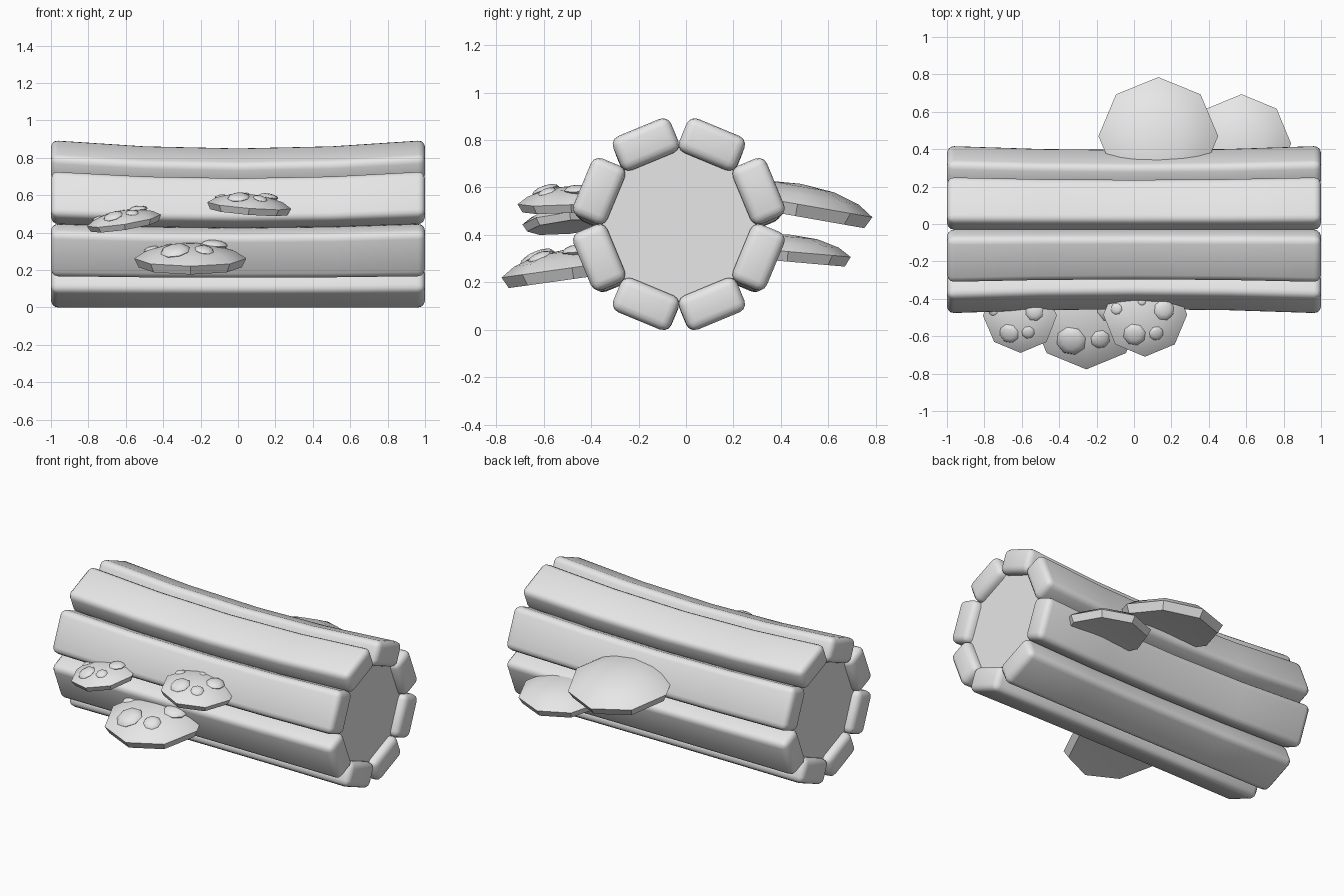
import bpy
import bmesh
import math
from mathutils import Matrix, Vector

if "Cube" in bpy.data.objects:
    bpy.data.objects.remove(bpy.data.objects["Cube"], do_unlink=True)

grey = bpy.data.materials.new("plain_grey")
grey.use_nodes = True
grey.diffuse_color = (0.8, 0.8, 0.8, 1)
grey.node_tree.nodes["Principled BSDF"].inputs["Base Color"].default_value = grey.diffuse_color

AXIS = Vector((0, -0.03, 0.447))
SIDES = 8


def finish(bm, name, angle=40):
    """Turn a bmesh into a shaded object."""
    bmesh.ops.recalc_face_normals(bm, faces=bm.faces)
    mesh = bpy.data.meshes.new(name)
    bm.to_mesh(mesh)
    bm.free()
    mesh.materials.append(grey)
    obj = bpy.data.objects.new(name, mesh)
    bpy.context.collection.objects.link(obj)
    bpy.ops.object.select_all(action="DESELECT")
    obj.select_set(True)
    bpy.context.view_layer.objects.active = obj
    bpy.ops.object.shade_smooth_by_angle(angle=math.radians(angle))
    return obj


def split_lengthwise(bm):
    for x in (-0.5, 0, 0.5):
        bmesh.ops.bisect_plane(bm, geom=bm.verts[:] + bm.edges[:] + bm.faces[:],
                               plane_co=(x, 0, 0), plane_no=(1, 0, 0))


def pinch(bm):
    """Narrow the log at mid length while its underside stays level."""
    for v in bm.verts:
        s = 1 - 0.05 * (1 - v.co.x ** 2)
        v.co.y = AXIS.y + (v.co.y - AXIS.y) * s
        v.co.z *= s


# Rounded planks of bark around the log
for i in range(SIDES):
    bm = bmesh.new()
    bmesh.ops.create_cube(bm, size=1)
    bmesh.ops.scale(bm, vec=(2, 0.265, 0.155), verts=bm.verts)
    split_lengthwise(bm)
    sharp = [e for e in bm.edges if e.calc_face_angle(0) > 1]
    bmesh.ops.bevel(bm, geom=sharp, offset=0.038, segments=3, profile=0.5, affect="EDGES")
    turn = Matrix.Rotation(math.tau * (i + 0.5) / SIDES, 4, "X")
    bm.transform(Matrix.Translation(AXIS) @ turn @ Matrix.Translation((0, 0, 0.365)))
    pinch(bm)
    finish(bm, f"bark_plank_{i + 1}")

# Wooden core, slightly recessed at both ends
bm = bmesh.new()
bmesh.ops.create_cone(bm, cap_ends=True, segments=SIDES, radius1=0.325, radius2=0.325, depth=1.9)
bm.transform(Matrix.Translation(AXIS) @ Matrix.Rotation(math.pi / 2, 4, "Y"))
split_lengthwise(bm)
pinch(bm)
finish(bm, "wood_core", 30)

# Thin growth-ring spiral on each end of the core
for side, end in ((1, "left"), (-1, "right")):
    bm = bmesh.new()
    steps = 36
    pairs = []
    for i in range(steps + 1):
        t = i / steps
        a = math.radians(145) + math.tau * 4.5 * (t - 1)
        mid = Vector((side * 0.952, -0.02, 0.5 - 0.05 * t))
        pairs.append([bm.verts.new(mid + Vector((0, math.cos(a), math.sin(a))) * (0.245 * t + w))
                      for w in (0.004, 0.007)])
    for p, q in zip(pairs, pairs[1:]):
        bm.faces.new((p[0], p[1], q[1], q[0]))
    finish(bm, f"growth_ring_{end}")

# Bracket mushroom cap: radius and height at each ring, for a cap of radius 1
PROFILE = [(0, 0.27), (0.45, 0.235), (0.8, 0.13), (1, 0), (0.92, -0.16), (0, -0.1)]
# Spot position and radius on a cap of radius 1
SPOTS = [(-0.27, -0.46, 0.27), (0.25, -0.43, 0.175), (0.43, 0.13, 0.25),
         (-0.7, 0.15, 0.14), (-0.1, 0.33, 0.1)]


def cap_mesh():
    bm = bmesh.new()
    rings = []
    for r, h in PROFILE:
        n = SIDES if r else 1
        rings.append([bm.verts.new((r * math.cos(math.tau * k / SIDES),
                                    r * math.sin(math.tau * k / SIDES), h)) for k in range(n)])
    for a, b in zip(rings, rings[1:]):
        for k in range(SIDES):
            j = (k + 1) % SIDES
            corners = [a[k % len(a)], a[j % len(a)], b[j % len(b)], b[k % len(b)]]
            bm.faces.new(list(dict.fromkeys(corners)))
    return bm


def cap_surface(x, y):
    """Height and slope of the cap's top."""
    r = math.hypot(x, y)
    for (r0, h0), (r1, h1) in zip(PROFILE, PROFILE[1:]):
        if r <= r1:
            slope = (h1 - h0) / (r1 - r0)
            return h0 + slope * (r - r0), slope


def mushroom(name, place, radius, tilt, roll, spotted):
    frame = (Matrix.Translation(place) @ Matrix.Rotation(math.radians(roll), 4, "Y")
             @ Matrix.Rotation(math.radians(tilt), 4, "X") @ Matrix.Scale(radius, 4))
    bm = cap_mesh()
    bm.transform(frame)
    finish(bm, name + "_cap")
    if not spotted:
        return
    bm = bmesh.new()
    for x, y, size in SPOTS:
        h, slope = cap_surface(x, y)
        out = Vector((x, y, 0)).normalized()
        normal = Vector((-slope * out.x, -slope * out.y, 1))
        lean = normal.to_track_quat("Z", "Y").to_matrix().to_4x4()
        m = Matrix.Translation((x, y, h - 0.01)) @ lean @ Matrix.Diagonal((size, size, size * 0.35, 1))
        bmesh.ops.create_uvsphere(bm, u_segments=8, v_segments=6, radius=1, matrix=frame @ m)
    finish(bm, name + "_spots", 50)


mushroom("front_right_mushroom", (-0.61, -0.49, 0.465), 0.2, 6, -9, True)
mushroom("front_low_mushroom", (-0.255, -0.48, 0.262), 0.3, 8, 0, True)
mushroom("front_middle_mushroom", (0.06, -0.485, 0.545), 0.225, 4, 4.5, True)
mushroom("back_large_mushroom", (0.13, 0.47, 0.53), 0.32, -10, 0, False)
mushroom("back_small_mushroom", (0.575, 0.43, 0.33), 0.265, -5, 0, False)
